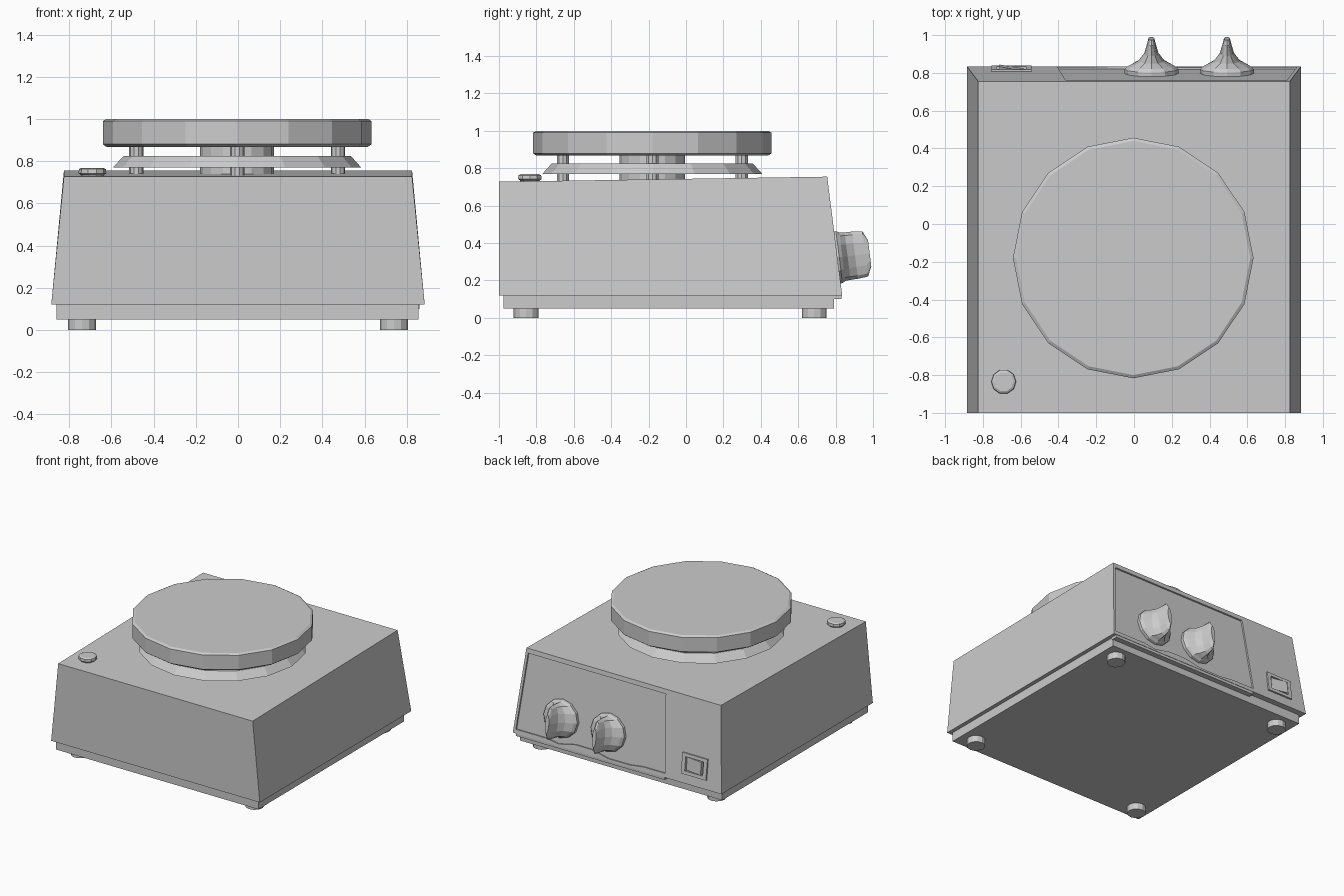
import bpy, bmesh, math
from mathutils import Matrix, Vector

if "Cube" in bpy.data.objects:
    bpy.data.objects.remove(bpy.data.objects["Cube"])


def make(name, verts, faces, matrix=None):
    me = bpy.data.meshes.new(name)
    me.from_pydata(verts, [], faces)
    bm = bmesh.new()
    bm.from_mesh(me)
    bmesh.ops.recalc_face_normals(bm, faces=bm.faces)
    if matrix:
        bm.transform(matrix)
    bm.to_mesh(me)
    bm.free()
    ob = bpy.data.objects.new(name, me)
    bpy.context.collection.objects.link(ob)
    return ob


def loft(name, rings, matrix=None):
    """Skin a stack of equal-length vertex rings and cap both ends."""
    n = len(rings[0])
    faces = [tuple(range(n)), tuple(range(n * (len(rings) - 1), n * len(rings)))]
    for r in range(len(rings) - 1):
        for i in range(n):
            j = (i + 1) % n
            faces.append((r * n + i, r * n + j, (r + 1) * n + j, (r + 1) * n + i))
    return make(name, [v for ring in rings for v in ring], faces, matrix)


def ellipse(rx, ry, z, n, c=(0, 0)):
    return [(c[0] + rx * math.cos(math.tau * i / n),
             c[1] + ry * math.sin(math.tau * i / n), z) for i in range(n)]


def turned(name, profile, n, c=(0, 0)):
    return loft(name, [ellipse(r, r, z, n, c) for r, z in profile])


def rect(x0, x1, y0, y1, z0, z1=None):
    """Rectangle whose height runs from z0 at y0 to z1 at y1."""
    z1 = z0 if z1 is None else z1
    return [(x0, y0, z0), (x1, y0, z0), (x1, y1, z1), (x0, y1, z1)]


def cut(ob, cutter):
    m = ob.modifiers.new("cut", 'BOOLEAN')
    m.operation, m.solver, m.object = 'DIFFERENCE', 'EXACT', cutter
    cutter.hide_render = True
    cutter.hide_set(True)


# Local frame on the sloping control face: x = -world x, y = up the face, z = outward
u = Vector((-1, 0, 0))
v = Vector((0, -0.126, 1)).normalized()
FACE = Matrix((u, v, u.cross(v))).transposed().to_4x4()
FACE.translation = (0, 0.835, 0.12)

# Tapered housing with slightly sloping top
body = loft("housing", [rect(-0.885, 0.885, -1, 0.835, 0.12),
                        rect(-0.825, 0.825, -1, 0.755, 0.728, 0.755)])

# Recessed control panel with a wavy lower edge
outline = [(-0.862, 0.03), (-0.6, 0.03), (-0.5, 0.015), (-0.36, 0.045), (-0.22, 0.045),
           (-0.08, 0.015), (0.1, 0.015), (0.22, 0.03), (0.405, 0.03), (0.36, 0.605), (-0.808, 0.605)]
cutter = loft("panel_cutter", [[(x, y, z) for x, y in outline] for z in (-0.012, 0.05)], FACE)
cut(body, cutter)

# Lip under the control panel
loft("panel_lip", [rect(-0.4, 0.86, 0.78, 0.832, z) for z in (0.1, 0.122)])

# Base plate and feet
loft("base_plate", [rect(-0.86, 0.855, -0.975, 0.79, z) for z in (0.05, 0.122)])
for x in (-0.74, 0.74):
    for y in (-0.855, 0.685):
        turned("foot", [(0.066, 0), (0.066, 0.052)], 12, (x, y))

# Hot plate, heat shield, central column and support posts
C = (-0.004, -0.18)
turned("hot_plate", [(0.62, 0.868), (0.637, 0.88), (0.637, 0.99), (0.62, 1.0)], 16, C)
turned("heat_shield", [(0.588, 0.77), (0.538, 0.825)], 16, C)
turned("column", [(0.175, 0.72), (0.175, 0.87)], 16, C)
for k in range(4):
    a = k * math.pi / 2
    turned("support_post", [(0.034, 0.72), (0.034, 0.87)], 10,
           (C[0] + 0.478 * math.cos(a), C[1] + 0.478 * math.sin(a)))

# Rod socket button on the top
turned("top_button", [(0.052, 0.72), (0.055, 0.735), (0.066, 0.742), (0.064, 0.762), (0.052, 0.768)],
       10, (-0.69, -0.835))

# Control knobs: round skirt pinched to an upright grip
for x in (0.092, 0.492):
    prof = [(0.143, 0.14, -0.015), (0.143, 0.14, 0.01), (0.125, 0.13, 0.027), (0.07, 0.128, 0.055),
            (0.038, 0.127, 0.095), (0.022, 0.122, 0.15), (0.016, 0.07, 0.174)]
    loft("knob", [ellipse(rx, ry, z, 12, (-x, 0.205)) for rx, ry, z in prof], FACE)

# Rocker switch: frame with a recess and a tilted rocker
frame = loft("switch_frame", [rect(0.543, 0.755, 0.07, 0.225, z) for z in (-0.02, 0.012)], FACE)
pocket = loft("switch_cutter", [rect(0.573, 0.725, 0.095, 0.2, z) for z in (-0.008, 0.05)], FACE)
cut(frame, pocket)
cut(body, pocket)
loft("rocker", [rect(0.585, 0.713, 0.1, 0.195, -0.015),
                [(0.585, 0.1, 0.0), (0.713, 0.1, 0.022), (0.713, 0.195, 0.022), (0.585, 0.195, 0.0)]], FACE)
